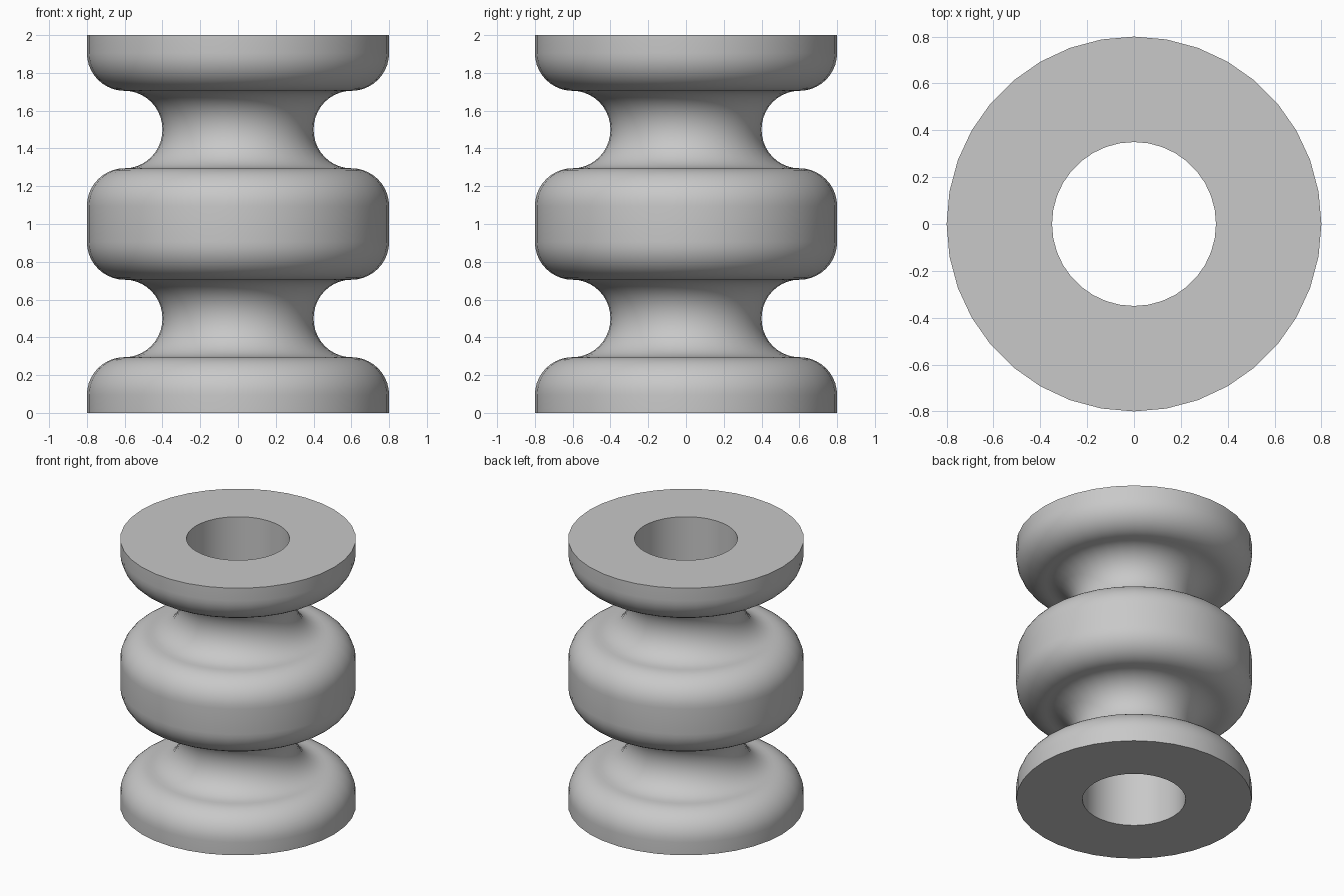
import bpy, bmesh, math

cube = bpy.data.objects.get("Cube")
if cube:
    bpy.data.objects.remove(cube, do_unlink=True)

SEGMENTS = 36
R_OUT, R_MID, R_BORE = 0.8, 0.6, 0.35   # rim, tangent point and bore radii
R_GROOVE = 0.205                        # vertical half-width of each groove


def arc(cx, cz, rx, rz, start, end, steps):
    """Points (radius, height) along an elliptical arc, angles in degrees."""
    pts = []
    for i in range(steps + 1):
        a = math.radians(start + (end - start) * i / steps)
        pts.append((cx + rx * math.cos(a), cz + rz * math.sin(a)))
    return pts


# Lower half of the outer profile: flange shoulder, groove, middle band shoulder
low, high = 0.5 - R_GROOVE, 0.5 + R_GROOVE
lower = [(R_OUT, 0.0)]
lower += arc(R_MID, low - 0.2, 0.2, 0.2, 0, 90, 10)
lower += arc(R_MID, 0.5, 0.2, R_GROOVE, 270, 90, 20)[1:]
lower += arc(R_MID, high + 0.2, 0.2, 0.2, 270, 360, 10)[1:]

# Mirror about mid height, then close the section through the bore
upper = [(r, 2.0 - z) for r, z in reversed(lower)]
profile = lower + upper + [(R_BORE, 2.0), (R_BORE, 0.0)]

# Spin the closed section around the vertical axis
bm = bmesh.new()
rings = []
for s in range(SEGMENTS):
    a = 2 * math.pi * s / SEGMENTS
    rings.append([bm.verts.new((r * math.cos(a), r * math.sin(a), z)) for r, z in profile])
n = len(profile)
for s in range(SEGMENTS):
    here, there = rings[s], rings[(s + 1) % SEGMENTS]
    for i in range(n):
        j = (i + 1) % n
        bm.faces.new((here[i], there[i], there[j], here[j]))
bmesh.ops.recalc_face_normals(bm, faces=bm.faces)

mesh = bpy.data.meshes.new("grooved_bushing")
bm.to_mesh(mesh)
bm.free()
bushing = bpy.data.objects.new("grooved_bushing", mesh)
bpy.context.collection.objects.link(bushing)

# Plain grey material
grey = bpy.data.materials.new("light_grey")
grey.use_nodes = True
colour = (0.58, 0.58, 0.58, 1.0)
grey.diffuse_color = colour
grey.node_tree.nodes["Principled BSDF"].inputs["Base Color"].default_value = colour
mesh.materials.append(grey)

# Smooth curves, crisp rims
bpy.ops.object.select_all(action="DESELECT")
bushing.select_set(True)
bpy.context.view_layer.objects.active = bushing
bpy.ops.object.shade_smooth_by_angle(angle=math.radians(35))
